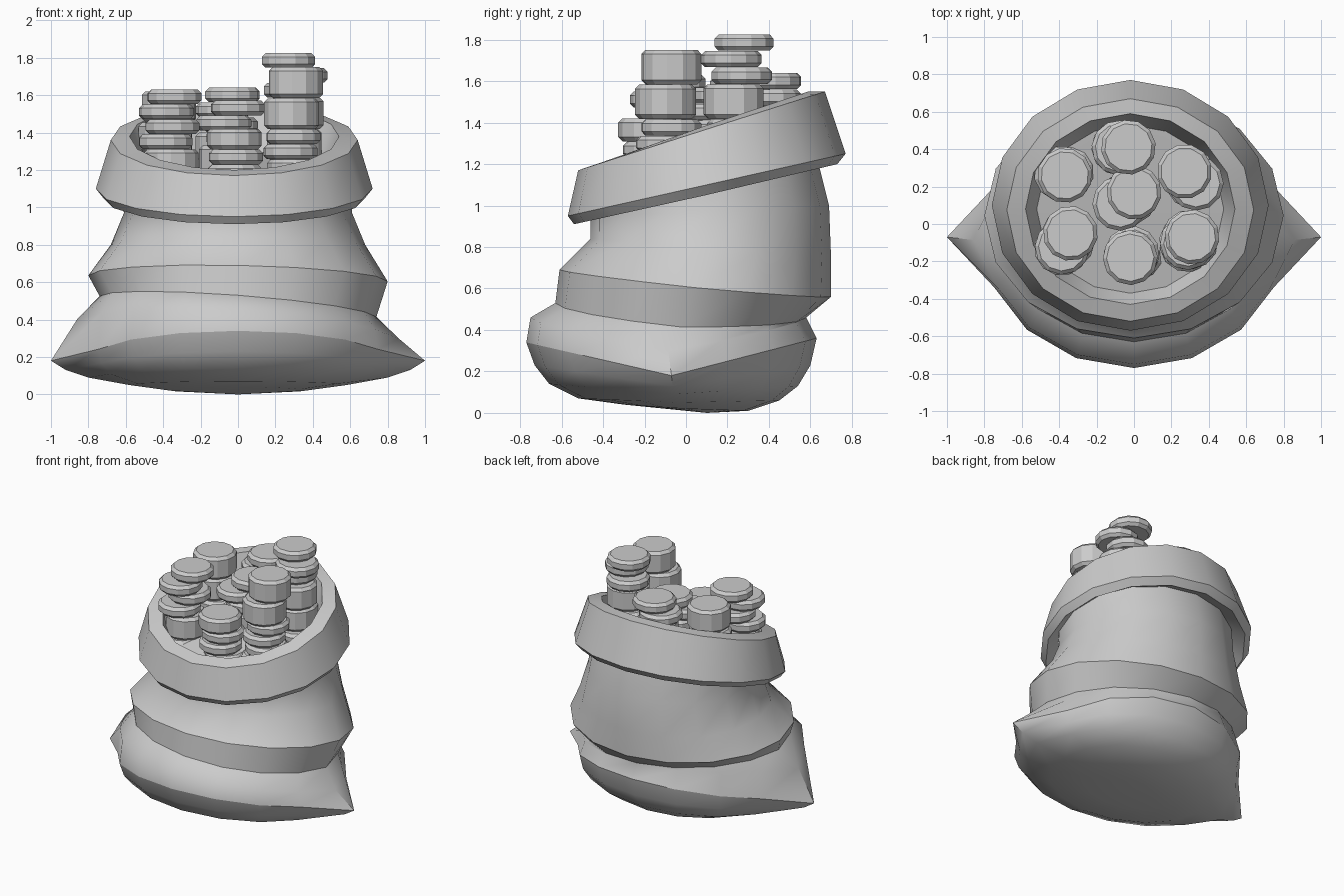
import bpy, bmesh, math, random

if "Cube" in bpy.data.objects:
    bpy.data.objects.remove(bpy.data.objects["Cube"])

random.seed(4)
SIDES = 16

grey = bpy.data.materials.new("plain grey")
grey.diffuse_color = (0.6, 0.6, 0.6, 1)
grey.use_nodes = True
grey.node_tree.nodes["Principled BSDF"].inputs["Base Color"].default_value = grey.diffuse_color


def finish(name, bm):
    """Turn a bmesh into a named object."""
    bmesh.ops.recalc_face_normals(bm, faces=bm.faces)
    mesh = bpy.data.meshes.new(name)
    bm.to_mesh(mesh)
    bm.free()
    mesh.materials.append(grey)
    obj = bpy.data.objects.new(name, mesh)
    bpy.context.collection.objects.link(obj)


# Sack rings: y front, y back, half width, z front, z side, z back,
# then optionally the half width at the pointed corners and the sideways tilt
rings = [
    (-.30, .30, .36, .04, .02, .01),               # underside
    (-.52, .45, .58, .07, .05, .06),
    (-.66, .54, .74, .14, .09, .13, .80),
    (-.73, .60, .79, .23, .13, .23, .92),
    (-.77, .63, .81, .34, .18, .36, 1.0),          # pointed base corners
    (-.75, .58, .79, .46, .35, .46, .86, -.06),
    (-.63, .58, .73, .53, .47, .46, .74, -.075),   # crease
    (-.61, .70, .80, .69, .62, .56, .80, -.02),    # belly fold
    (-.46, .70, .68, .84, .80, .74),
    (-.46, .69, .61, .95, .97, 1.0),
    (-.46, .63, .62, 1.0, 1.12, 1.24),             # neck
    (-.54, .73, .70, .91, 1.05, 1.20),             # rolled cuff
    (-.57, .77, .74, .95, 1.10, 1.25),
    (-.52, .67, .66, 1.17, 1.36, 1.55),
    (-.43, .59, .56, 1.20, 1.38, 1.55),            # mouth
    (-.37, .53, .50, 1.09, 1.20, 1.30),            # inside
]
SHARP = (4, 6, 7, 10, 11, 12, 13, 14, 15)          # rings with a hard edge

bm = bmesh.new()
loops = []
for i, (yf, yb, rx, zf, zs, zb, *extra) in enumerate(rings):
    corner = extra[0] if extra else rx
    tilt = extra[1] if len(extra) > 1 else 0
    shift = -.02 if i > 9 else 0
    loop = []
    for k in range(SIDES):
        a = 2 * math.pi * k / SIDES
        c, s = math.cos(a), math.sin(a)
        x = c * (corner if k % (SIDES // 2) == 0 else rx)
        y = (yf + yb) / 2 + s * (yb - yf) / 2
        z = zs + abs(s) * ((zb if s > 0 else zf) - zs) + tilt * x
        loop.append(bm.verts.new((x + shift, y, z)))
    loops.append(loop)
for lo, hi in zip(loops, loops[1:]):
    for k in range(SIDES):
        n = (k + 1) % SIDES
        bm.faces.new((lo[k], lo[n], hi[n], hi[k]))
# Close the bottom and the bed the coins stand on
for loop, centre in ((loops[0], (0, .1, 0)), (loops[-1], (-.02, .08, 1.2))):
    mid = bm.verts.new(centre)
    for k in range(SIDES):
        bm.faces.new((loop[k], loop[(k + 1) % SIDES], mid))
# Smooth cloth with hard folds and hard base corners
for f in bm.faces:
    f.smooth = True
for i in SHARP:
    for k in range(SIDES):
        bm.edges.get((loops[i][k], loops[i][(k + 1) % SIDES])).smooth = False
for i in (3, 4):
    for k in (0, SIDES // 2):
        bm.edges.get((loops[i][k], loops[i + 1][k])).smooth = False
finish("sack", bm)


def coin(bm, x, y, top, height, r=.147, sides=12):
    """Faceted coin with bevelled rims."""
    bevel = .02
    turn = random.uniform(0, math.pi)
    prev = None
    for rad, z in ((r - .02, top - height), (r, top - height + bevel),
                   (r, top - bevel), (r - .02, top)):
        cur = [bm.verts.new((x + rad * math.cos(turn + math.tau * k / sides),
                             y + rad * math.sin(turn + math.tau * k / sides), z))
               for k in range(sides)]
        if prev:
            for k in range(sides):
                n = (k + 1) % sides
                bm.faces.new((prev[k], prev[n], cur[n], cur[k]))
        else:
            bm.faces.new(cur[::-1])
        prev = cur
    bm.faces.new(prev)


# Coin stacks: x, y, top height, sideways drift of the lower coins,
# pile from the top down (t thin, T thick)
stacks = [
    ("left_back", -.37, .26, 1.62, -.01, .02, "TTtt"),
    ("back", -.03, .41, 1.64, -.06, -.01, "tttT"),
    ("middle", 0, .17, 1.57, -.08, -.06, "tttTt"),
    ("right_back", .27, .28, 1.825, .06, -.06, "tttTTt"),
    ("left_front", -.34, -.05, 1.63, -.04, -.08, "ttttTt"),
    ("right_front", .31, -.07, 1.75, -.03, -.04, "TTtttt"),
    ("front", -.02, -.18, 1.42, .02, .03, "Tttt"),
]
for name, x, y, top, dx, dy, pile in stacks:
    bm = bmesh.new()
    for i, kind in enumerate(pile):
        h = .165 if kind == "T" else .078
        if name == "front" and kind == "T":
            h = .11
        d = (0, 1, .3, .9, .5, .8)[i]
        j = .012 if i else 0
        coin(bm, x + dx * d + random.uniform(-j, j),
             y + dy * d + random.uniform(-j, j), top, h)
        top -= h + .002
    finish(name + "_coin_stack", bm)
